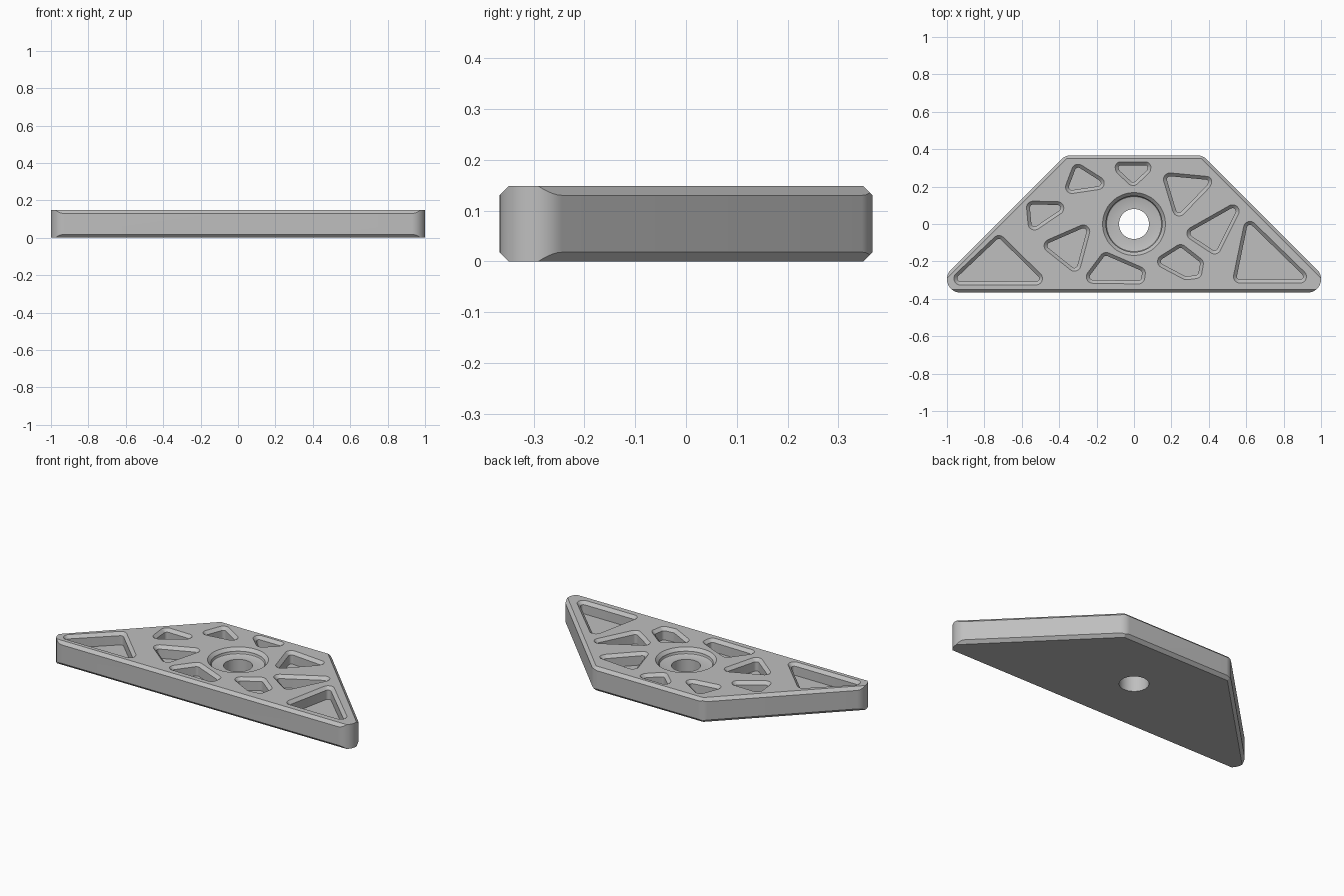
import bpy
import bmesh
import math
from mathutils import Vector

if "Cube" in bpy.data.objects:
    bpy.data.objects.remove(bpy.data.objects["Cube"], do_unlink=True)

HEIGHT, CHAMFER, POCKET_FLOOR = 0.148, 0.018, 0.074

grey = bpy.data.materials.new("plain grey")
grey.use_nodes = True
colour = (0.52, 0.52, 0.52, 1)
grey.diffuse_color = colour
grey.node_tree.nodes["Principled BSDF"].inputs["Base Color"].default_value = colour


def ordered(points):
    """Convex polygon, counter-clockwise."""
    pts = [Vector(p) for p in points]
    c = sum(pts, Vector((0, 0))) / len(pts)
    return sorted(pts, key=lambda p: math.atan2(p.y - c.y, p.x - c.x))


def inset(pts, d):
    """Move every edge of a counter-clockwise polygon inward by d."""
    out = []
    for i, p in enumerate(pts):
        a = (p - pts[i - 1]).normalized()
        b = (pts[(i + 1) % len(pts)] - p).normalized()
        n1, n2 = Vector((-a.y, a.x)), Vector((-b.y, b.x))
        out.append(p + (n1 + n2) * d / (1 + n1.dot(n2)))
    return out


def rounded(pts, radius, steps=8):
    """Replace every corner with an arc."""
    out = []
    for i, p in enumerate(pts):
        u, v = pts[i - 1] - p, pts[(i + 1) % len(pts)] - p
        half = u.angle(v) / 2
        t = min(radius / math.tan(half), 0.48 * u.length, 0.48 * v.length)
        r = t * math.tan(half)
        u.normalize()
        v.normalize()
        centre = p + (u + v).normalized() * r / math.sin(half)
        start = p + u * t - centre
        sweep = math.pi - 2 * half
        for k in range(steps + 1):
            w = sweep * k / steps
            out.append(centre + Vector((start.x * math.cos(w) - start.y * math.sin(w),
                                        start.x * math.sin(w) + start.y * math.cos(w))))
    return out


def loft(name, stacks):
    """Each stack is a list of (outline, z) levels from bottom to top."""
    bm = bmesh.new()
    for levels in stacks:
        rings = [[bm.verts.new((p.x, p.y, z)) for p in pts] for pts, z in levels]
        n = len(rings[0])
        for lo, hi in zip(rings, rings[1:]):
            for i in range(n):
                j = (i + 1) % n
                bm.faces.new((lo[i], lo[j], hi[j], hi[i]))
        bm.faces.new(rings[0][::-1])
        bm.faces.new(rings[-1])
    mesh = bpy.data.meshes.new(name)
    bm.to_mesh(mesh)
    bm.free()
    mesh.materials.append(grey)
    obj = bpy.data.objects.new(name, mesh)
    bpy.context.collection.objects.link(obj)
    return obj


def boolean(target, cutter, operation):
    cutter.hide_render = True
    mod = target.modifiers.new(cutter.name, 'BOOLEAN')
    mod.operation, mod.solver, mod.object = operation, 'EXACT', cutter
    bpy.ops.object.select_all(action='DESELECT')
    bpy.context.view_layer.objects.active = target
    target.select_set(True)
    bpy.ops.object.modifier_apply(modifier=mod.name)
    bpy.data.objects.remove(cutter, do_unlink=True)


# Trapezoid plate, chamfered top and bottom, then its upright corners rounded
outline = ordered([(-1.102, -0.367), (1.102, -0.367), (0.368, 0.367), (-0.368, 0.367)])
small = inset(outline, CHAMFER)
plate = loft("base_plate", [[(small, 0), (outline, CHAMFER),
                             (outline, HEIGHT - CHAMFER), (small, HEIGHT)]])
envelope = rounded(outline, 0.072, 14)
boolean(plate, loft("corner_rounding", [[(envelope, -0.05), (envelope, 0.2)]]), 'INTERSECT')

# Blind lightening pockets with a chamfered rim
pockets = [
    [(-0.722, -0.048), (-1.016, -0.326), (-0.439, -0.326)],
    [(0.599, 0.048), (0.524, -0.316), (0.973, -0.316)],
    [(-0.316, 0.337), (-0.385, 0.155), (-0.096, 0.198)],
    [(-0.107, 0.332), (0.096, 0.332), (0.086, 0.278), (-0.005, 0.193), (-0.096, 0.278)],
    [(0.144, 0.278), (0.428, 0.251), (0.406, 0.198), (0.225, 0.011)],
    [(-0.578, 0.123), (-0.561, -0.059), (-0.299, 0.118)],
    [(-0.219, 0.021), (-0.513, -0.107), (-0.299, -0.278)],
    [(0.61, 0.155), (0.251, -0.048), (0.444, -0.176)],
    [(-0.16, -0.144), (-0.289, -0.316), (0.053, -0.321), (0.064, -0.241)],
    [(0.251, -0.102), (0.091, -0.203), (0.273, -0.299), (0.358, -0.289), (0.374, -0.198)],
]
stacks = []
for points in pockets:
    wall = rounded(inset(ordered(points), CHAMFER), 0.017)
    stacks.append([(wall, POCKET_FLOOR), (wall, HEIGHT - CHAMFER),
                   (inset(wall, -CHAMFER - 0.007), HEIGHT + 0.007)])
boolean(plate, loft("pocket_cutter", stacks), 'DIFFERENCE')

# Central through hole with a shallow, soft-edged counterbore
bore = [(0.08, -0.02), (0.08, 0.113), (0.141, 0.113), (0.147, 0.116), (0.15, 0.122),
        (0.15, HEIGHT - CHAMFER), (0.175, HEIGHT + 0.007)]


def circle(r, n=96):
    return [Vector((r * math.cos(2 * math.pi * i / n), r * math.sin(2 * math.pi * i / n)))
            for i in range(n)]


boolean(plate, loft("bore_cutter", [[(circle(r), z) for r, z in bore]]), 'DIFFERENCE')

# Smooth curved walls, keep the chamfer edges crisp
bpy.ops.object.shade_smooth_by_angle(angle=math.radians(30))
